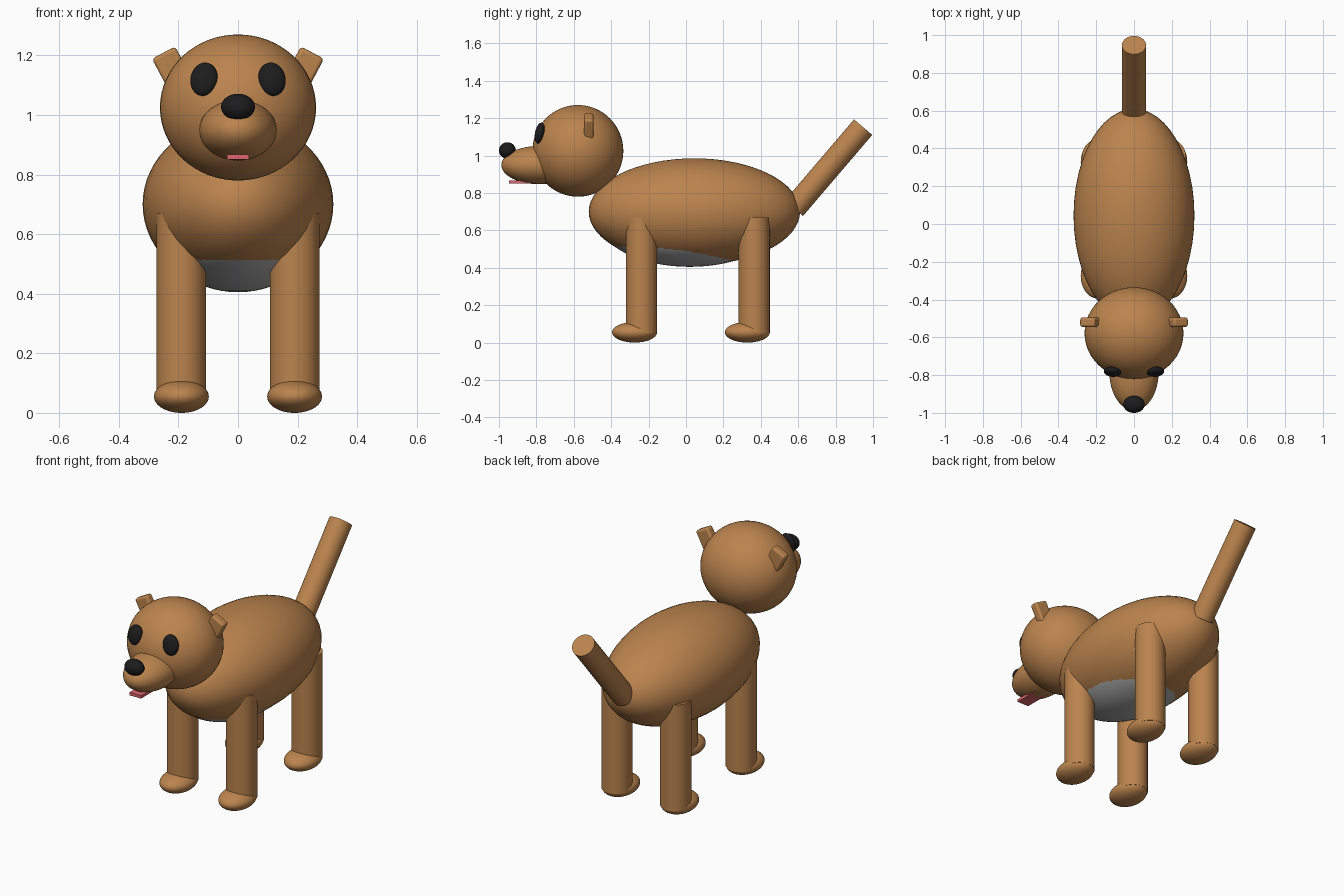
import bpy
from math import radians

cube = bpy.data.objects.get("Cube")
if cube:
    bpy.data.objects.remove(cube, do_unlink=True)


def make_material(name, color):
    mat = bpy.data.materials.new(name)
    mat.use_nodes = True
    mat.diffuse_color = (*color, 1)
    bsdf = next(n for n in mat.node_tree.nodes if n.type == 'BSDF_PRINCIPLED')
    bsdf.inputs["Base Color"].default_value = (*color, 1)
    return mat


BROWN = make_material("brown fur", (0.5, 0.23, 0.075))
GREY = make_material("grey belly", (0.42, 0.42, 0.42))
BLACK = make_material("black", (0.012, 0.012, 0.013))
PINK = make_material("pink tongue", (0.72, 0.13, 0.15))


def finish(name, mat, rotation=(0, 0, 0)):
    obj = bpy.context.object
    obj.name = name
    obj.rotation_euler = [radians(a) for a in rotation]
    obj.data.materials.append(mat)
    return obj


def ellipsoid(name, mat, center, radii, rotation=(0, 0, 0)):
    bpy.ops.mesh.primitive_uv_sphere_add(segments=48, ring_count=32, location=center)
    obj = finish(name, mat, rotation)
    obj.scale = radii
    bpy.ops.object.shade_smooth()
    return obj


def cylinder(name, mat, center, radius, length, rotation=(0, 0, 0)):
    bpy.ops.mesh.primitive_cylinder_add(vertices=48, radius=radius, depth=length, location=center)
    obj = finish(name, mat, rotation)
    bpy.ops.object.shade_smooth_by_angle(angle=radians(30))
    return obj


def box(name, mat, center, size, rotation=(0, 0, 0), bevel=0):
    bpy.ops.mesh.primitive_cube_add(size=1, location=center)
    obj = finish(name, mat, rotation)
    obj.scale = size
    bpy.ops.object.transform_apply(location=False, rotation=False, scale=True)
    if bevel:
        mod = obj.modifiers.new("rounded edges", 'BEVEL')
        mod.width = bevel
        mod.segments = 3
        bpy.ops.object.shade_smooth_by_angle(angle=radians(30))
    return obj


# Torso and tail
ellipsoid("body", BROWN, (0, 0.045, 0.70), (0.32, 0.565, 0.285))
ellipsoid("belly", GREY, (0, 0.02, 0.648), (0.283, 0.482, 0.243))
cylinder("tail", BROWN, (0, 0.762, 0.935), 0.064, 0.57, (-40.5, 0, 0))

# Head
ellipsoid("head", BROWN, (0, -0.578, 1.025), (0.262, 0.243, 0.245))
ellipsoid("muzzle", BROWN, (0, -0.787, 0.949), (0.13, 0.2, 0.102))
ellipsoid("nose", BLACK, (0, -0.955, 1.027), (0.057, 0.045, 0.044))
box("tongue", PINK, (0, -0.87, 0.859), (0.075, 0.155, 0.017))

# Paired features
for side, s in (("left", 1), ("right", -1)):
    ellipsoid(side + "_eye", BLACK, (s * 0.114, -0.782, 1.12),
              (0.046, 0.025, 0.057), (-12, s * -8, s * 8))
    box(side + "_ear", BROWN, (s * 0.203, -0.52, 1.121),
        (0.088, 0.05, 0.2), (0, s * 28, 0), 0.012)
    for end, y in (("front", -0.238), ("rear", 0.365)):
        cylinder(f"{end}_{side}_leg", BROWN, (s * 0.19, y, 0.36), 0.083, 0.62)
        ellipsoid(f"{end}_{side}_paw", BROWN, (s * 0.19, y - 0.037, 0.055),
                  (0.092, 0.12, 0.055))
